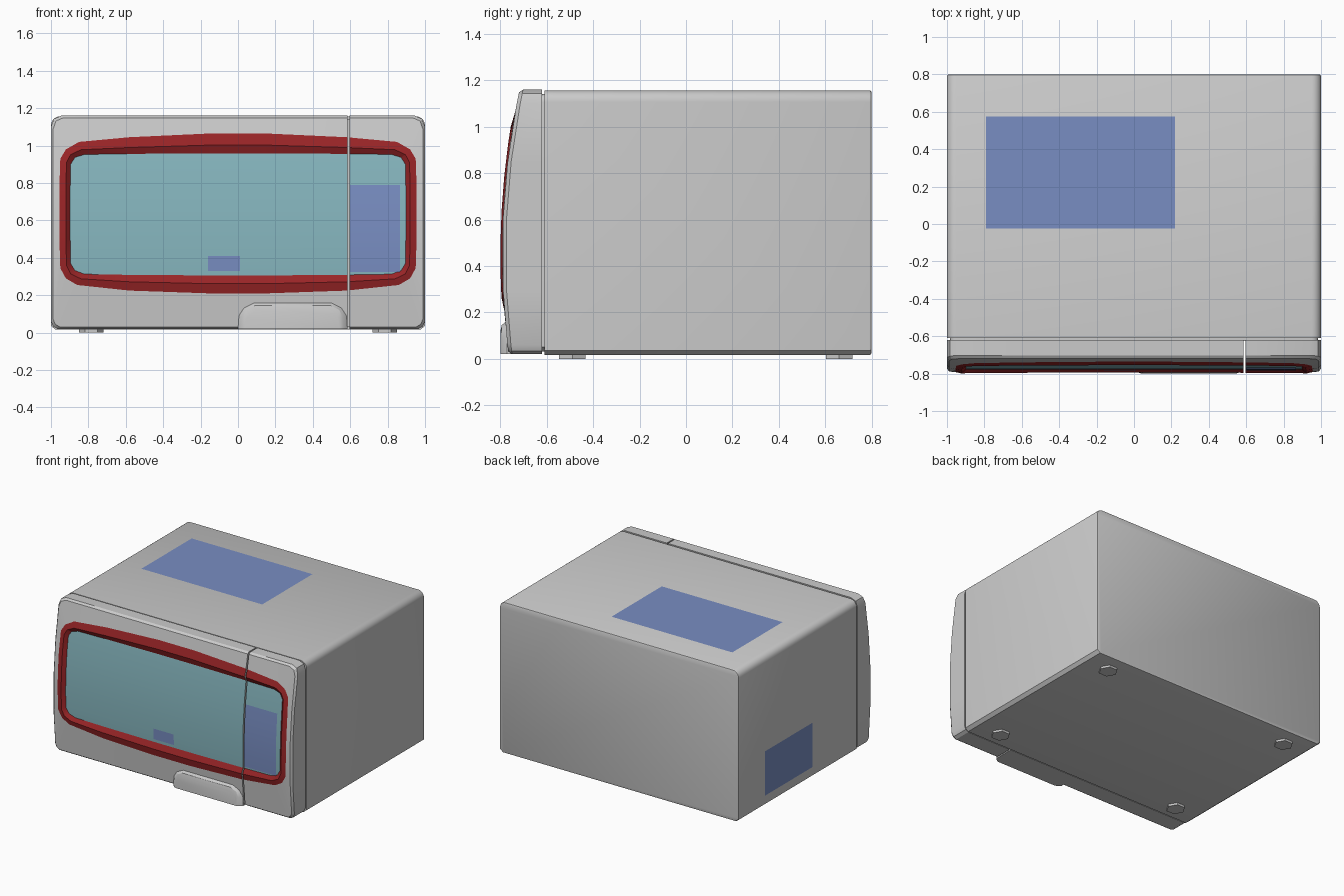
import bpy, bmesh
from math import sin, cos, pi

if "Cube" in bpy.data.objects:
    bpy.data.objects.remove(bpy.data.objects["Cube"])


def material(name, rgb):
    m = bpy.data.materials.new(name)
    m.diffuse_color = (*rgb, 1)
    m.use_nodes = True
    m.node_tree.nodes["Principled BSDF"].inputs["Base Color"].default_value = m.diffuse_color
    return m


RED = material("red_trim", (0.32, 0.018, 0.02))
GLASS = material("teal_glass", (0.24, 0.47, 0.52))
BLUE = material("blue_label", (0.19, 0.27, 0.54))


def finish(name, bm, mat=None, angle=25):
    mesh = bpy.data.meshes.new(name)
    bm.to_mesh(mesh)
    bm.free()
    ob = bpy.data.objects.new(name, mesh)
    bpy.context.collection.objects.link(ob)
    if mat:
        mesh.materials.append(mat)
    bpy.ops.object.select_all(action='DESELECT')
    bpy.context.view_layer.objects.active = ob
    ob.select_set(True)
    bpy.ops.object.shade_smooth_by_angle(angle=angle * pi / 180)
    return ob


def bridge(bm, a, b, tag=0):
    n = len(a)
    for i in range(n):
        j = (i + 1) % n
        bm.faces.new((a[i], a[j], b[j], b[i])).material_index = tag


def loft(name, loops, mat=None, angle=25):
    """Closed solid through matching loops of 3D points."""
    bm = bmesh.new()
    rings = [[bm.verts.new(p) for p in loop] for loop in loops]
    for a, b in zip(rings, rings[1:]):
        bridge(bm, a, b)
    bm.faces.new(rings[0])
    bm.faces.new(rings[-1])
    bmesh.ops.recalc_face_normals(bm, faces=bm.faces)
    return finish(name, bm, mat, angle)


def front(z):
    """Bowed front surface: y as a function of height."""
    return -0.792 + 0.148 * (z - 0.45) ** 2


def mirrored(half):
    return half + [(-x, z) for x, z in reversed(half)]


# Matching half outlines (x, z), bottom centre round to top centre
SHELL = mirrored([(-.15, .02), (-.58, .02), (-.965, .02), (-.988, .033), (-1, .06),
                  (-1, .3), (-1, .6), (-1, .85), (-1, 1.1),
                  (-.985, 1.143), (-.945, 1.16), (-.58, 1.16), (-.15, 1.16)])
TRIM = mirrored([(-.15, .21), (-.58, .225), (-.86, .255), (-.92, .29), (-.95, .345),
                 (-.955, .5), (-.955, .64), (-.955, .78), (-.95, .93),
                 (-.92, .98), (-.85, 1.02), (-.58, 1.045), (-.15, 1.065)])
RIDGE = mirrored([(-.15, .262), (-.58, .272), (-.84, .288), (-.895, .315), (-.917, .36),
                  (-.92, .5), (-.92, .64), (-.92, .78), (-.917, .91),
                  (-.895, .952), (-.84, .978), (-.58, .99), (-.15, 1.003)])
PANE = mirrored([(-.15, .306), (-.58, .309), (-.82, .313), (-.872, .332), (-.895, .37),
                 (-.897, .5), (-.897, .64), (-.897, .78), (-.895, .9),
                 (-.872, .937), (-.82, .953), (-.58, .956), (-.15, .959)])


def front_part(name, side, tag, mat=None):
    """One layer of the bowed front, cut off at the vertical gap."""
    bm = bmesh.new()
    inset = [(x * .988, .59 + (z - .59) * .98) for x, z in SHELL]
    loops = [[(x, -.62, z) for x, z in SHELL],
             [(x, front(z) + .015, z) for x, z in SHELL],
             [(x, front(z), z) for x, z in inset],
             [(x, front(z), z) for x, z in TRIM],
             [(x, front(z) - .008, z) for x, z in RIDGE],
             [(x, front(z) + .014, z) for x, z in PANE]]
    rings = [[bm.verts.new(p) for p in loop] for loop in loops]
    for a, b, t in zip(rings, rings[1:], (0, 0, 0, 1, 1)):
        bridge(bm, a, b, t)
    bm.faces.new(rings[0])
    pane, n = rings[-1], len(PANE)
    for i in range(n // 2 - 1):
        f = bm.faces.new((pane[i], pane[i + 1], pane[n - 2 - i], pane[n - 1 - i]))
        f.material_index = 2
    bmesh.ops.recalc_face_normals(bm, faces=bm.faces)
    cut = bmesh.ops.bisect_plane(bm, geom=bm.verts[:] + bm.edges[:] + bm.faces[:],
                                 plane_co=(.59 + .005 * side, 0, 0),
                                 plane_no=(-side, 0, 0), clear_outer=True)
    edges = [e for e in cut["geom_cut"]
             if isinstance(e, bmesh.types.BMEdge) and e.is_boundary]
    for f in bmesh.ops.holes_fill(bm, edges=edges, sides=0)["faces"]:
        f.material_index = 0
    bmesh.ops.recalc_face_normals(bm, faces=bm.faces)
    bmesh.ops.delete(bm, geom=[f for f in bm.faces if f.material_index != tag],
                     context='FACES')
    for f in bm.faces:
        f.material_index = 0
    return finish(name, bm, mat)


# Door on the left, control panel on the right
for part, side in (("door", -1), ("control_panel", 1)):
    front_part(part + "_shell", side, 0)
    front_part(part + "_trim", side, 1, RED)
    front_part(part + "_window", side, 2, GLASS)


# Cabinet: rounded top corners, chamfered bottom, softened back edge
def cabinet_outline(d):
    r = .05
    half = [(-.975 + d, .016 + d), (-1 + d, .036 + d)]
    half += [(-1 + r - (r - d) * cos(a), 1.157 - r + (r - d) * sin(a))
             for a in (i * pi / 12 for i in range(7))]
    return mirrored(half)


loft("cabinet", [[(x, y, z) for x, z in cabinet_outline(d)]
                 for y, d in ((-.61, 0), (.79, 0), (.797, .003), (.8, .01))], angle=35)

# Recessed neck closing the seam between cabinet and front
loft("seam_neck", [[(x, y, z) for x, z in cabinet_outline(.015)] for y in (-.625, -.605)])


# Pull handle: chamfered lump at the door's lower edge
def about_handle(half):
    return half + [(.585 - x, z) for x, z in reversed(half)]


base = about_handle([(0, .02), (.005, .09), (.03, .135), (.085, .165)])
rim = about_handle([(.022, .02), (.026, .085), (.044, .122), (.09, .145)])
face = about_handle([(.042, .02), (.044, .075), (.056, .1), (.095, .118)])
loft("door_handle", [[(x, -.74, z) for x, z in base],
                     [(x, -.772, z) for x, z in base],
                     [(x, -.794, z) for x, z in rim],
                     [(x, -.8, z) for x, z in face]], angle=30)

# Hexagonal feet
for sx in (-1, 1):
    for y in (-.49, .66):
        hexagon = [(sx * .785 + .066 * cos(i * pi / 3), y + .066 * sin(i * pi / 3))
                   for i in range(6)]
        loft("foot", [[(px, py, z) for px, py in hexagon] for z in (0, .03)])


# Flat blue labels
def label(name, rows):
    bm = bmesh.new()
    pts = [[bm.verts.new(p) for p in row] for row in rows]
    for a, b in zip(pts, pts[1:]):
        bm.faces.new((a[0], a[1], b[1], b[0]))
    finish(name, bm, BLUE)


def window_label(name, x0, x1, z0, z1, n):
    zs = [z0 + (z1 - z0) * i / n for i in range(n + 1)]
    label(name, [[(x, front(z) + .009, z) for x in (x0, x1)] for z in zs])


window_label("control_label", .6, .865, .325, .79, 6)
window_label("window_label", -.16, .01, .33, .41, 1)
label("top_label", [[(x, y, 1.16) for x in (-.79, .22)] for y in (-.025, .575)])
label("side_label", [[(-1.002, y, z) for y in (.49, -.08)] for z in (.1, .435)])
